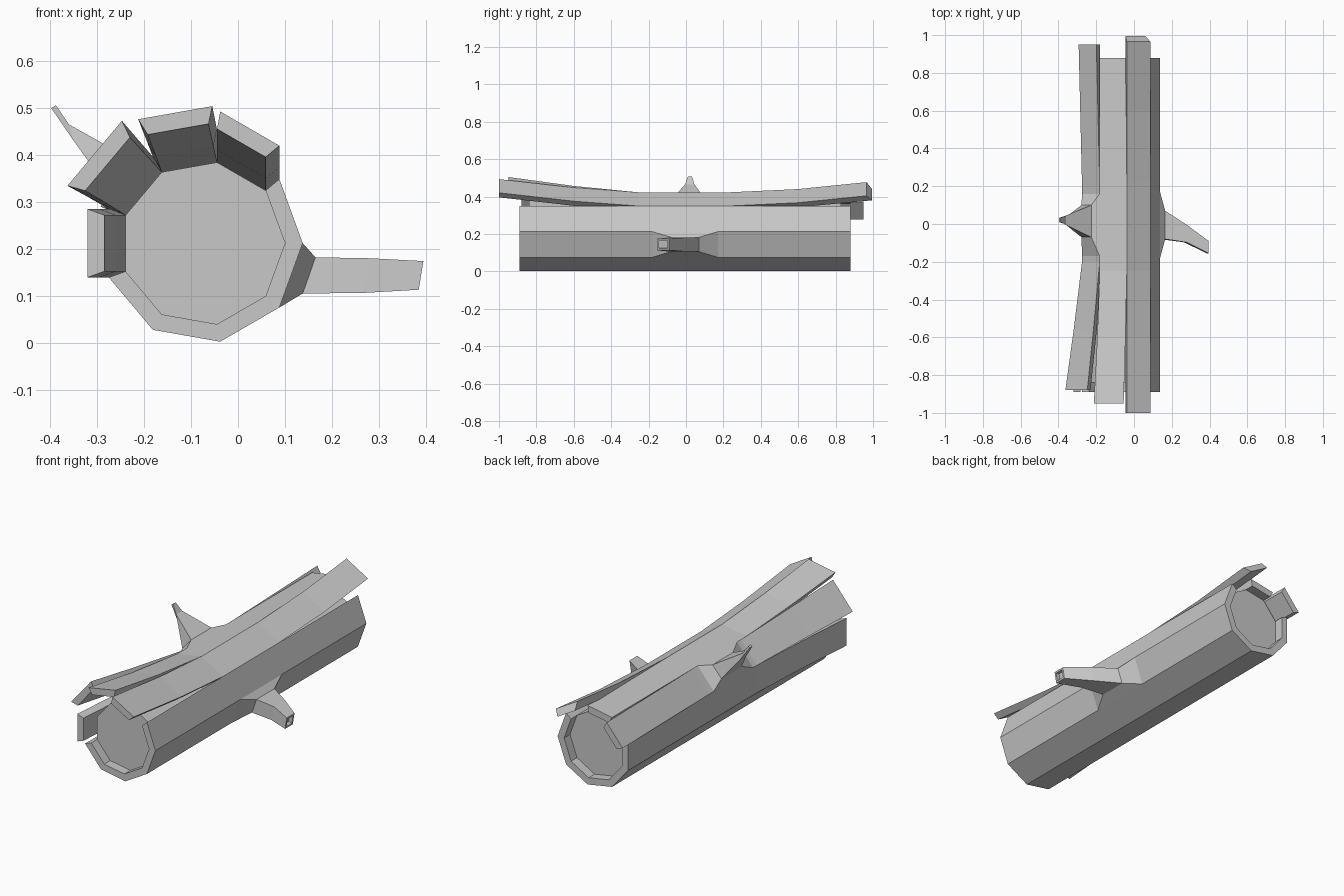
import bpy
import bmesh
from math import sin, cos, radians
from mathutils import Vector

cube = bpy.data.objects.get("Cube")
if cube:
    bpy.data.objects.remove(cube)

CX, CZ = -0.075, 0.212       # log axis
R_OUT, R_IN = 0.213, 0.175   # bark and core radii
FRONT, BACK = -0.89, 0.88
STEP = 40                    # nine-sided log

grey = bpy.data.materials.new("plain_grey")
grey.use_nodes = True
COLOR = (0.58, 0.58, 0.58, 1)
grey.diffuse_color = COLOR
grey.node_tree.nodes["Principled BSDF"].inputs["Base Color"].default_value = COLOR


def polar(r, index, y=0.0):
    a = radians(index * STEP)
    return Vector((CX + r * cos(a), y, CZ + r * sin(a)))


def loft(name, rings, cap_start=True, recess=0.0):
    """Skin a list of equal-sized rings, optionally hollowing the last cap."""
    bm = bmesh.new()
    rows = [[bm.verts.new(p) for p in ring] for ring in rings]
    n = len(rows[0])
    for a, b in zip(rows, rows[1:]):
        for i in range(n):
            j = (i + 1) % n
            bm.faces.new((a[i], a[j], b[j], b[i]))
    if cap_start:
        bm.faces.new(rows[0][::-1])
    end = bm.faces.new(rows[-1])
    bmesh.ops.recalc_face_normals(bm, faces=bm.faces[:])
    if recess:
        bm.normal_update()
        bmesh.ops.inset_region(bm, faces=[end], thickness=0.014)
        inner = bmesh.ops.extrude_discrete_faces(bm, faces=[end])["faces"][0]
        bmesh.ops.translate(bm, verts=inner.verts, vec=-recess * inner.normal)
    mesh = bpy.data.meshes.new(name)
    bm.to_mesh(mesh)
    bm.free()
    mesh.materials.append(grey)
    obj = bpy.data.objects.new(name, mesh)
    bpy.context.collection.objects.link(obj)
    return obj


# Wooden core, set back from the bark at both ends
loft("log_core", [[polar(R_IN, i, y) for i in range(9)]
                  for y in (FRONT + 0.05, BACK - 0.05)])

# Fixed bark: one open C-shaped section covering five sides
loft("bark_shell", [[polar(R_OUT, i, y) for i in range(5, 11)]
                    + [polar(R_IN, i, y) for i in range(10, 4, -1)]
                    for y in (FRONT, BACK)])


def bark_strip(name, side, stations):
    """Strip on one side; stations are (y, move x, move z, widening, end slant)."""
    corners = [polar(R_OUT, side), polar(R_OUT, side + 1),
               polar(R_IN, side + 1), polar(R_IN, side)]
    a = radians((side + 0.5) * STEP)
    tangent = Vector((-sin(a), 0, cos(a)))
    mid = sum(corners, Vector()) / 4
    rings = []
    for y, dx, dz, wide, slant in stations:
        ring = []
        for i, c in enumerate(corners):
            p = c + tangent * (c - mid).dot(tangent) * (wide - 1)
            ring.append(p + Vector((dx, y + (-slant if i < 2 else slant), dz)))
        rings.append(ring)
    loft(name, rings)


# Peeling strips that bend away from the core
bark_strip("bark_strip_top_left", 1, [
    (-1.0, 0, 0.071, 1, 0), (-0.6, 0, 0.026, 1, 0), (-0.25, 0, 0, 1, 0),
    (0.22, 0, 0, 1, 0), (0.6, 0, 0.018, 1, 0), (0.98, 0, 0.055, 1, 0.015)])
bark_strip("bark_strip_top", 2, [
    (-0.95, -0.024, 0.081, 1.1, 0), (-0.6, -0.01, 0.034, 1.04, 0),
    (-0.25, 0, 0, 1, 0), (BACK, 0, 0, 1, 0)])
bark_strip("bark_strip_top_right", 3, [
    (-0.88, -0.077, 0.063, 1.24, 0), (-0.57, -0.04, 0.033, 1.12, 0),
    (-0.2, 0, 0, 1, 0), (0.2, 0, 0, 1, 0), (0.95, -0.018, 0.005, 1, 0)])
bark_strip("bark_strip_right", 4, [
    (FRONT, -0.045, 0, 1, 0), (-0.57, -0.02, 0, 1, 0),
    (-0.2, 0, 0, 1, 0), (BACK, 0, 0, 1, 0)])


def branch(name, sections, recess=0.0):
    """Four-sided branch; sections are (upper xz, lower xz, upper y pair, skew)."""
    rings = []
    for (ux, uz), (lx, lz), (y0, y1) in sections:
        rings.append([Vector((ux, y0, uz)), Vector((ux, y1, uz)),
                      Vector((lx, y1, lz)), Vector((lx, y0, lz))])
    loft(name, rings, cap_start=False, recess=recess)


def edge_xz(index):
    p = polar(R_OUT, index)
    return p.x, p.z


# Long left branch with a hollow cut end
branch("left_branch", [
    (edge_xz(9), edge_xz(8), (-0.18, 0.17)),
    ((0.165, 0.182), (0.138, 0.105), (-0.08, 0.07)),
    ((0.28, 0.18), (0.265, 0.106), (-0.097, -0.005)),
    ((0.395, 0.174), (0.385, 0.113), (-0.155, -0.09))], recess=0.02)

# Short pointed right branch
branch("right_branch", [
    (edge_xz(3), edge_xz(4), (-0.17, 0.16)),
    ((-0.226, 0.39), (-0.278, 0.33), (-0.07, 0.1)),
    ((-0.36, 0.465), (-0.35, 0.43), (-0.005, 0.045)),
    ((-0.388, 0.506), (-0.398, 0.5), (0.01, 0.032))])
